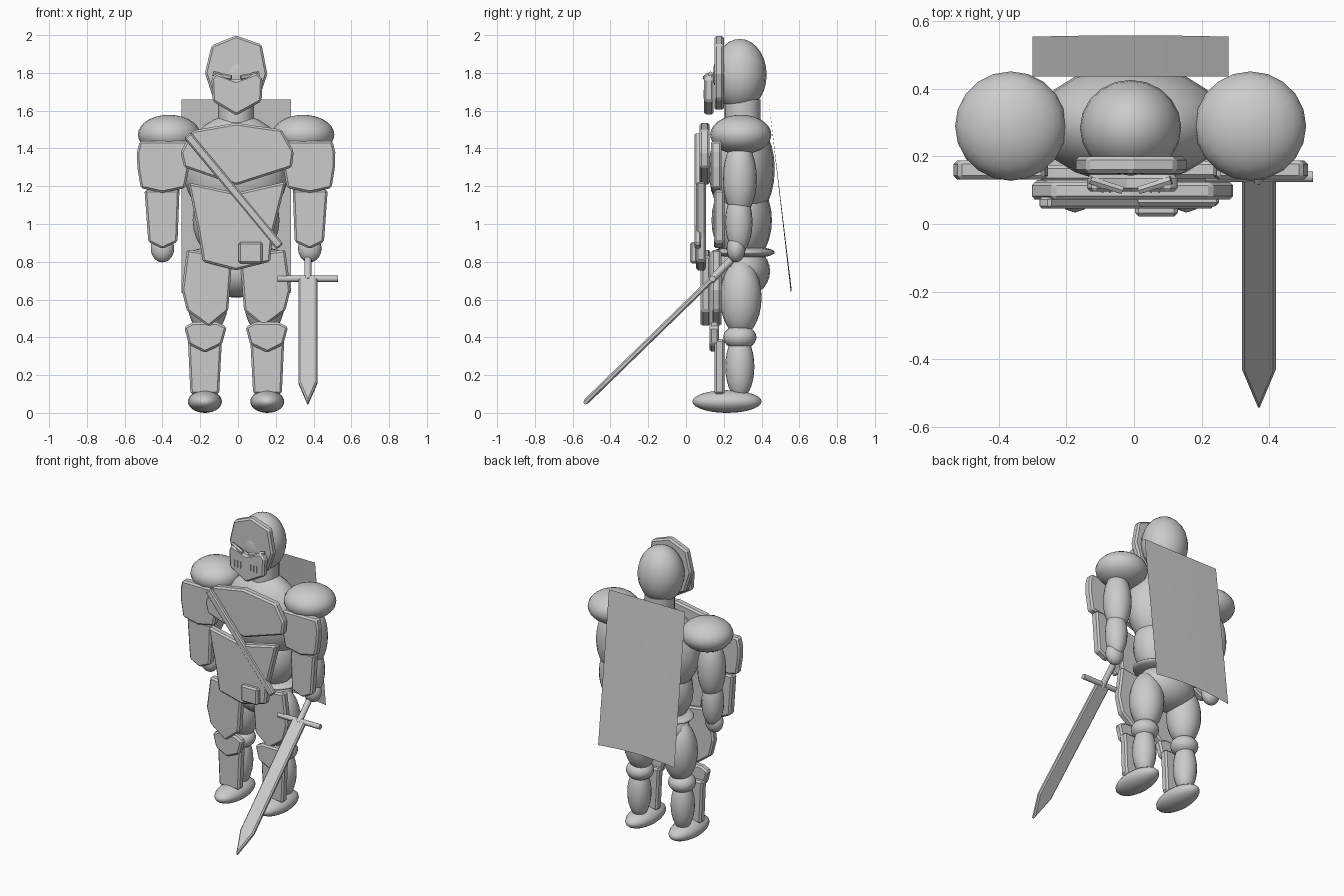
import bpy, bmesh, math
from mathutils import Vector, Matrix

CX = -0.01  # body centre line

steel = bpy.data.materials.new("grey_steel")
steel.diffuse_color = (0.6, 0.6, 0.6, 1)


def finish(name, bm, smooth=False):
    bmesh.ops.recalc_face_normals(bm, faces=bm.faces)
    me = bpy.data.meshes.new(name)
    bm.to_mesh(me)
    bm.free()
    me.materials.append(steel)
    for p in me.polygons:
        p.use_smooth = smooth
    ob = bpy.data.objects.new(name, me)
    bpy.context.collection.objects.link(ob)
    return ob


def ellipsoid(name, centre, radii):
    bm = bmesh.new()
    m = Matrix.Translation(centre) @ Matrix.Diagonal((*radii, 1))
    bmesh.ops.create_uvsphere(bm, u_segments=20, v_segments=14, radius=1, matrix=m)
    return finish(name, bm, True)


def rod(name, a, b, r, sides=10):
    a, b = Vector(a), Vector(b)
    d = b - a
    m = Matrix.Translation((a + b) / 2) @ d.to_track_quat('Z', 'Y').to_matrix().to_4x4()
    bm = bmesh.new()
    bmesh.ops.create_cone(bm, cap_ends=True, segments=sides, radius1=r, radius2=r,
                          depth=d.length, matrix=m)
    ob = finish(name, bm, True)
    bpy.context.view_layer.objects.active = ob
    ob.select_set(True)
    bpy.ops.object.shade_smooth_by_angle(angle=math.radians(40))
    ob.select_set(False)
    return ob


def plate(name, outline, y0, y1, bevel=0.011):
    """Front outline in x, z extruded from y0 back to y1 with chamfered rims."""
    bm = bmesh.new()
    f = bm.faces.new([bm.verts.new((x, y0, z)) for x, z in outline])
    ext = bmesh.ops.extrude_face_region(bm, geom=[f])
    bmesh.ops.translate(bm, vec=(0, y1 - y0, 0),
                        verts=[g for g in ext['geom'] if isinstance(g, bmesh.types.BMVert)])
    ob = finish(name, bm)
    if bevel:
        mod = ob.modifiers.new("chamfer", 'BEVEL')
        mod.width, mod.segments = bevel, 1
    return ob


def side_plate(name, s, outline, y0, y1):
    plate(name, [(CX + s * x, z) for x, z in outline], y0, y1)


# Body
ellipsoid("head", (CX, 0.285, 1.79), (0.15, 0.142, 0.19))
rod("neck", (CX, 0.3, 1.48), (CX, 0.3, 1.66), 0.095, 20)
ellipsoid("chest", (CX, 0.295, 1.29), (0.28, 0.175, 0.29))
ellipsoid("abdomen", (CX, 0.295, 1.02), (0.23, 0.16, 0.24))
ellipsoid("waist_belt", (CX, 0.305, 0.85), (0.24, 0.165, 0.033))
ellipsoid("pelvis", (CX, 0.295, 0.75), (0.20, 0.15, 0.14))

# Limbs and their armour, both sides
for s, side in ((-1, "left"), (1, "right")):
    for part, x, y, z, radii in (
            ("shoulder", 0.355, 0.29, 1.473, (0.165, 0.162, 0.105)),
            ("upper_arm", 0.385, 0.285, 1.24, (0.09, 0.09, 0.2)),
            ("forearm", 0.39, 0.28, 1.01, (0.07, 0.072, 0.165)),
            ("hand", 0.39, 0.265, 0.87, (0.062, 0.05, 0.073)),
            ("thigh", 0.15, 0.29, 0.61, (0.11, 0.11, 0.2)),
            ("knee", 0.16, 0.285, 0.4, (0.088, 0.088, 0.065)),
            ("calf", 0.165, 0.285, 0.245, (0.075, 0.077, 0.17)),
            ("foot", 0.165, 0.217, 0.06, (0.09, 0.183, 0.06))):
        ellipsoid(side + "_" + part, (CX + s * x, y, z), radii)
    side_plate(side + "_upper_arm_plate", s,
               [(0.255, 1.44), (0.51, 1.44), (0.525, 1.38), (0.523, 1.3), (0.505, 1.19),
                (0.39, 1.165), (0.27, 1.19), (0.245, 1.32)], 0.132, 0.188)
    side_plate(side + "_forearm_plate", s,
               [(0.3, 1.18), (0.485, 1.18), (0.465, 0.905), (0.39, 0.868), (0.31, 0.905)],
               0.148, 0.205)
    y = 0.078 if s < 0 else 0.135
    side_plate(side + "_thigh_plate", s,
               [(0.02, 0.83), (0.26, 0.865), (0.288, 0.65), (0.26, 0.54), (0.145, 0.455),
                (0.042, 0.54)], y, y + 0.052)
    side_plate(side + "_knee_plate", s,
               [(0.05, 0.455), (0.1, 0.48), (0.225, 0.48), (0.275, 0.455), (0.25, 0.362),
                (0.165, 0.32), (0.075, 0.362)], 0.125, 0.175)
    side_plate(side + "_shin_plate", s,
               [(0.075, 0.39), (0.255, 0.39), (0.242, 0.1), (0.09, 0.1)], 0.15, 0.205)
    # Brow ridge, angled back towards the temple
    rod(side + "_brow", (CX + s * 0.025, 0.1, 1.775), (CX + s * 0.12, 0.13, 1.795), 0.013, 6)
    # Breathing slits
    for i in range(3):
        x = CX + s * (0.038 + 0.023 * i)
        plate(side + "_visor_slit", [(x - 0.003, 1.665), (x + 0.003, 1.665),
                                     (x + 0.003, 1.71), (x - 0.003, 1.71)], 0.092, 0.098, 0)

# Torso and head plates
plate("chest_plate", [(-0.305, 1.38), (-0.24, 1.495), (CX, 1.535), (0.23, 1.5), (0.295, 1.385),
                      (0.285, 1.3), (CX, 1.205), (-0.285, 1.3)], 0.072, 0.125)
plate("abdomen_plate", [(-0.265, 1.22), (CX, 1.165), (0.255, 1.225), (0.185, 0.95), (0.17, 0.8),
                        (CX, 0.755), (-0.185, 0.8), (-0.21, 0.95)], 0.052, 0.105)
plate("helmet_plate", [(-0.14, 1.945), (CX, 1.998), (0.125, 1.95), (0.155, 1.795), (0.11, 1.66),
                       (CX, 1.6), (-0.13, 1.66), (-0.175, 1.8)], 0.15, 0.2)
plate("visor", [(-0.14, 1.77), (-0.12, 1.8), (CX, 1.76), (0.1, 1.8), (0.13, 1.77),
                (0.125, 1.65), (CX, 1.575), (-0.135, 1.65)], 0.096, 0.146)

# Diagonal strap and pouch
plate("strap", [(-0.285, 1.455), (-0.25, 1.485), (0.24, 0.895), (0.205, 0.865)], 0.046, 0.08, 0.008)
plate("pouch", [(0.003, 0.79), (0.13, 0.79), (0.13, 0.905), (0.003, 0.905)], 0.022, 0.062)

# Sword held low, pointing forward and down
rod("sword_grip", (0.37, 0.265, 0.835), (0.37, 0.13, 0.7), 0.02)
rod("crossguard", (0.21, 0.14, 0.71), (0.53, 0.14, 0.71), 0.017)
blade = plate("sword_blade", [(-0.05, 0), (0.05, 0), (0.05, -0.79), (0, -0.955), (-0.05, -0.79)],
              -0.015, 0.015, 0.008)
blade.matrix_world = Matrix.Translation((0.37, 0.14, 0.71)) @ Matrix.Rotation(
    math.radians(-45.8), 4, 'X')

# Cape sheet with a slightly bowed hem
bm = bmesh.new()
top = [bm.verts.new((-0.3 + 0.58 * i / 6, 0.437, 1.66)) for i in range(7)]
hem = [bm.verts.new((-0.3 + 0.58 * i / 6, 0.555 + 0.004 * math.sin(math.pi * i / 6),
                     0.635 + 0.02 * math.sin(math.pi * i / 6))) for i in range(7)]
for i in range(6):
    bm.faces.new((top[i], top[i + 1], hem[i + 1], hem[i]))
finish("cape", bm)
